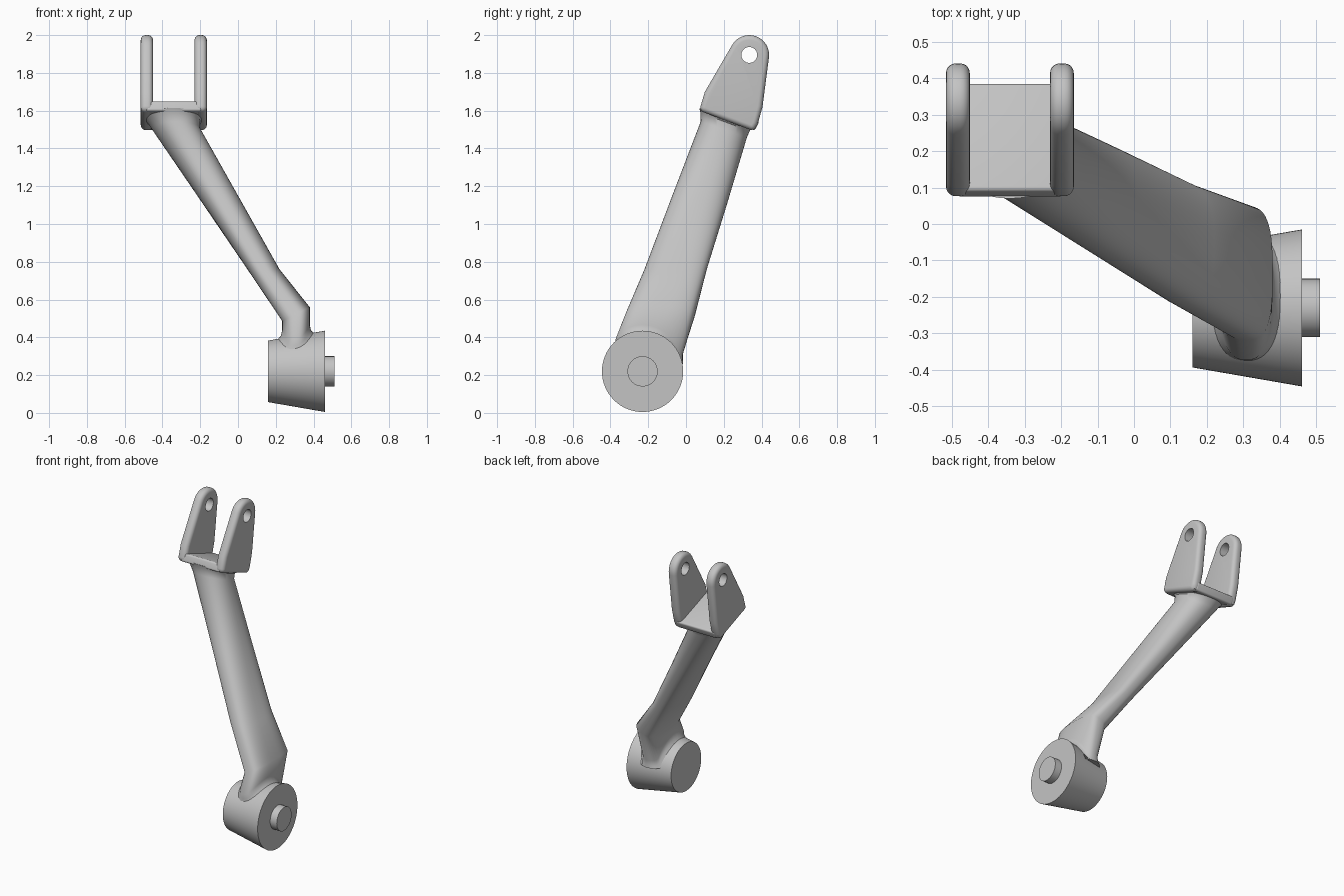
import bpy, bmesh, math
from mathutils import Matrix

cube = bpy.data.objects.get("Cube")
if cube:
    bpy.data.objects.remove(cube, do_unlink=True)

grey = bpy.data.materials.new("light grey")
grey.use_nodes = True
colour = (0.55, 0.55, 0.55, 1)
grey.diffuse_color = colour
grey.node_tree.nodes["Principled BSDF"].inputs["Base Color"].default_value = colour

HUB_Y, HUB_Z = -0.23, 0.22


def finish(name, bm):
    bmesh.ops.recalc_face_normals(bm, faces=bm.faces[:])
    mesh = bpy.data.meshes.new(name)
    bm.to_mesh(mesh)
    bm.free()
    mesh.materials.append(grey)
    obj = bpy.data.objects.new(name, mesh)
    bpy.context.collection.objects.link(obj)
    return obj


def activate(obj):
    bpy.ops.object.select_all(action='DESELECT')
    obj.select_set(True)
    bpy.context.view_layer.objects.active = obj


def smooth(obj, degrees=35):
    activate(obj)
    bpy.ops.object.shade_smooth_by_angle(angle=math.radians(degrees))


def apply_modifiers(obj):
    activate(obj)
    for mod in list(obj.modifiers):
        bpy.ops.object.modifier_apply(modifier=mod.name)


# Cone or cylinder lying along x
def turned(name, x0, x1, r0, r1, y, z, sides=64):
    bm = bmesh.new()
    place = Matrix.Translation(((x0 + x1) / 2, y, z)) @ Matrix.Rotation(math.pi / 2, 4, 'Y')
    bmesh.ops.create_cone(bm, cap_ends=True, segments=sides, radius1=r0, radius2=r1,
                          depth=x1 - x0, matrix=place)
    return finish(name, bm)


# Side profile extruded along x, with rounded rims
def slab(name, profile, x0, x1, radius):
    bm = bmesh.new()
    face = bm.faces.new([bm.verts.new((x0, y, z)) for y, z in profile])
    out = bmesh.ops.extrude_face_region(bm, geom=[face])
    moved = [v for v in out["geom"] if isinstance(v, bmesh.types.BMVert)]
    bmesh.ops.translate(bm, verts=moved, vec=(x1 - x0, 0, 0))
    obj = finish(name, bm)
    bevel = obj.modifiers.new("rounded rim", 'BEVEL')
    bevel.width = radius
    bevel.segments = 5
    bevel.limit_method = 'ANGLE'
    bevel.angle_limit = math.radians(50)
    apply_modifiers(obj)
    return obj


# Hub and pin
smooth(turned("hub", 0.16, 0.46, 0.163, 0.215, HUB_Y, HUB_Z))
smooth(turned("hub_pin", 0.45, 0.51, 0.08, 0.08, HUB_Y, HUB_Z, 48))

# Yoke plates with pin holes
EYE_Y, EYE_Z, EYE_R = 0.335, 1.895, 0.105
profile = [(0.07, 1.6), (0.10, 1.70)]
for i in range(17):
    a = math.radians(150 - 158 * i / 16)
    profile.append((EYE_Y + EYE_R * math.cos(a), EYE_Z + EYE_R * math.sin(a)))
profile += [(0.405, 1.62), (0.38, 1.53), (0.365, 1.503), (0.345, 1.497)]
for name, x0 in (("right_yoke_plate", -0.515), ("left_yoke_plate", -0.23)):
    plate = slab(name, profile, x0, x0 + 0.065, 0.026)
    cutter = turned("hole_cutter", x0 - 0.1, x0 + 0.2, 0.042, 0.042, EYE_Y, EYE_Z, 32)
    cutter.hide_render = True
    cut = plate.modifiers.new("pin hole", 'BOOLEAN')
    cut.operation = 'DIFFERENCE'
    cut.solver = 'EXACT'
    cut.object = cutter
    apply_modifiers(plate)
    bpy.data.objects.remove(cutter, do_unlink=True)
    smooth(plate)

# Yoke base joining the plates
base = slab("yoke_base", [(0.072, 1.6), (0.092, 1.652), (0.388, 1.545), (0.365, 1.495)],
            -0.487, -0.193, 0.012)
smooth(base)

# Arm: rounded sections (x, y, z, half x, half y, slope along x, slope along y, squareness)
sections = [
    (-0.34, 0.21, 1.562, 0.16, 0.14, 0, -0.37, 2.2),
    (-0.338, 0.207, 1.54, 0.138, 0.13, 0, -0.37, 2.2),
    (-0.325, 0.2, 1.5, 0.125, 0.122, 0, -0.35, 2.2),
    (-0.095, 0.073, 1.13, 0.105, 0.145, 0, -0.15, 2.4),
    (0.135, -0.055, 0.76, 0.085, 0.165, 0, 0, 2.7),
    (0.307, -0.135, 0.523, 0.073, 0.183, 0.5, 0, 3.0),
]
SIDES = 48


def outline(cx, cy, hx, hy, power):
    for i in range(SIDES):
        a = 2 * math.pi * i / SIDES
        c, s = math.cos(a), math.sin(a)
        yield (cx + hx * math.copysign(abs(c) ** (2 / power), c),
               cy + hy * math.copysign(abs(s) ** (2 / power), s))


bm = bmesh.new()
rings = []
for cx, cy, cz, hx, hy, sx, sy, power in sections:
    rings.append([bm.verts.new((x, y, cz + sx * (x - cx) + sy * (y - cy)))
                  for x, y in outline(cx, cy, hx, hy, power)])

# Neck flares out onto the curved top of the hub
for lift, hx, hy in ((0.045, 0.073, 0.178), (0.015, 0.08, 0.178), (-0.006, 0.1, 0.18)):
    ring = []
    for x, y in outline(0.307, -0.195, hx, hy, 2.5):
        r = 0.163 + (x - 0.16) * 0.173
        drop = math.sqrt(max(r * r - (y - HUB_Y) ** 2, 0.002))
        ring.append(bm.verts.new((x, y, HUB_Z + drop + lift)))
    rings.append(ring)

for upper, lower in zip(rings, rings[1:]):
    for i in range(SIDES):
        j = (i + 1) % SIDES
        bm.faces.new((upper[i], upper[j], lower[j], lower[i]))
bm.faces.new(rings[0])
bm.faces.new(rings[-1])
smooth(finish("arm", bm), 40)
